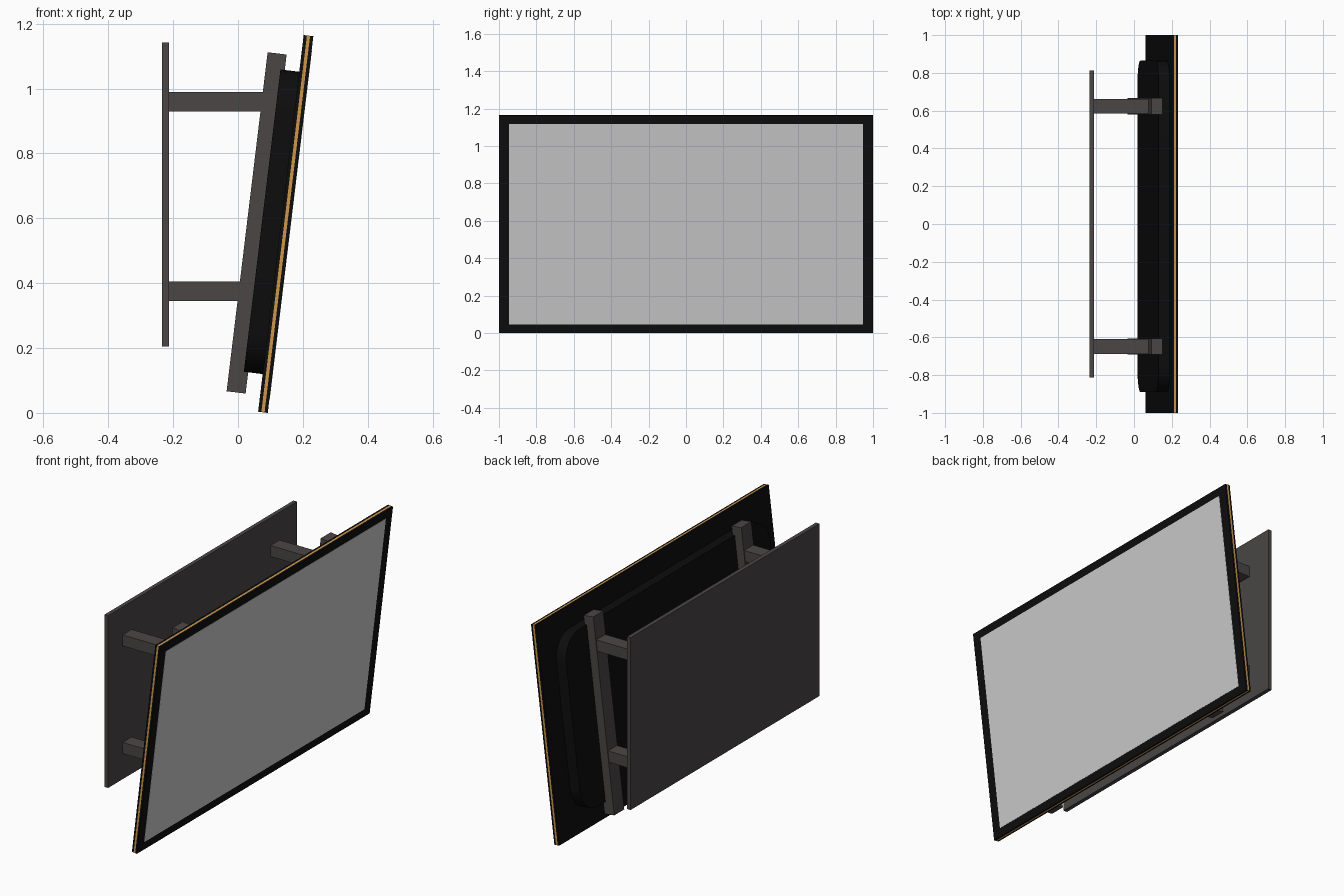
import bpy
import bmesh
import math
from mathutils import Matrix

cube = bpy.data.objects.get("Cube")
if cube:
    bpy.data.objects.remove(cube, do_unlink=True)


def material(name, color):
    mat = bpy.data.materials.new(name)
    mat.use_nodes = True
    mat.diffuse_color = (*color, 1)
    mat.node_tree.nodes["Principled BSDF"].inputs["Base Color"].default_value = (*color, 1)
    return mat


black = material("black plastic", (0.004, 0.004, 0.004))
gold = material("gold trim", (0.62, 0.31, 0.07))
glass = material("grey screen", (0.6, 0.6, 0.6))
steel = material("dark steel", (0.068, 0.061, 0.06))

# Tilted frame of the display: local x is its depth, local z runs up its back
TILT = Matrix.Translation((0.062, 0, 0.0036)) @ Matrix.Rotation(math.radians(6.9), 4, "Y")
UPRIGHT = Matrix.Identity(4)
MOUNT_Y = -0.0125


def box(name, x, y, z, mat, frame=UPRIGHT, corner=0):
    """Box from (min, max) ranges, with optional rounding of the edges along x."""
    bm = bmesh.new()
    bmesh.ops.create_cube(bm, size=1)
    size = Matrix.Diagonal((x[1] - x[0], y[1] - y[0], z[1] - z[0], 1))
    centre = Matrix.Translation((sum(x) / 2, sum(y) / 2, sum(z) / 2))
    bmesh.ops.transform(bm, matrix=centre @ size, verts=bm.verts)
    if corner:
        edges = [e for e in bm.edges
                 if abs(e.verts[0].co.x - e.verts[1].co.x) > 0.001]
        bmesh.ops.bevel(bm, geom=edges, offset=corner, segments=8,
                        profile=0.5, affect="EDGES")
    mesh = bpy.data.meshes.new(name)
    bm.to_mesh(mesh)
    bm.free()
    mesh.materials.append(mat)
    obj = bpy.data.objects.new(name, mesh)
    obj.matrix_world = frame
    bpy.context.collection.objects.link(obj)
    return obj


# Display panel: back shell, gold edge band, bezel and screen
WIDTH, HEIGHT = (-1, 1), (0, 1.17)
box("panel_back", (0, 0.01), WIDTH, HEIGHT, black, TILT)
box("gold_edge_band", (0.01, 0.02), WIDTH, HEIGHT, gold, TILT)
box("bezel", (0.02, 0.03), WIDTH, HEIGHT, black, TILT)
box("screen", (0.028, 0.031), (-0.946, 0.946), (0.045, 1.125), glass, TILT)

# Rounded electronics housing on the back
housing = box("rear_housing", (-0.0585, 0.002), (MOUNT_Y - 0.877, MOUNT_Y + 0.877),
              (0.117, 1.056), black, TILT, corner=0.13)
bpy.context.view_layer.objects.active = housing
housing.select_set(True)
bpy.ops.object.shade_smooth_by_angle(angle=math.radians(30))

# Wall plate
box("wall_plate", (-0.235, -0.213), (-0.812, 0.812), (0.205, 1.142), steel)

# Two tilted rails, each held by an upper and a lower arm
for side, sign in (("left", -1), ("right", 1)):
    y = MOUNT_Y + sign * 0.636
    box(side + "_rail", (-0.104, -0.045), (y - 0.043, y + 0.043),
        (0.051, 1.104), steel, TILT)
    for level, z, reach in (("upper", 0.96, 0.1), ("lower", 0.375, 0.03)):
        box(f"{side}_{level}_arm", (-0.214, reach), (y - 0.039, y + 0.039),
            (z - 0.03, z + 0.03), steel)
